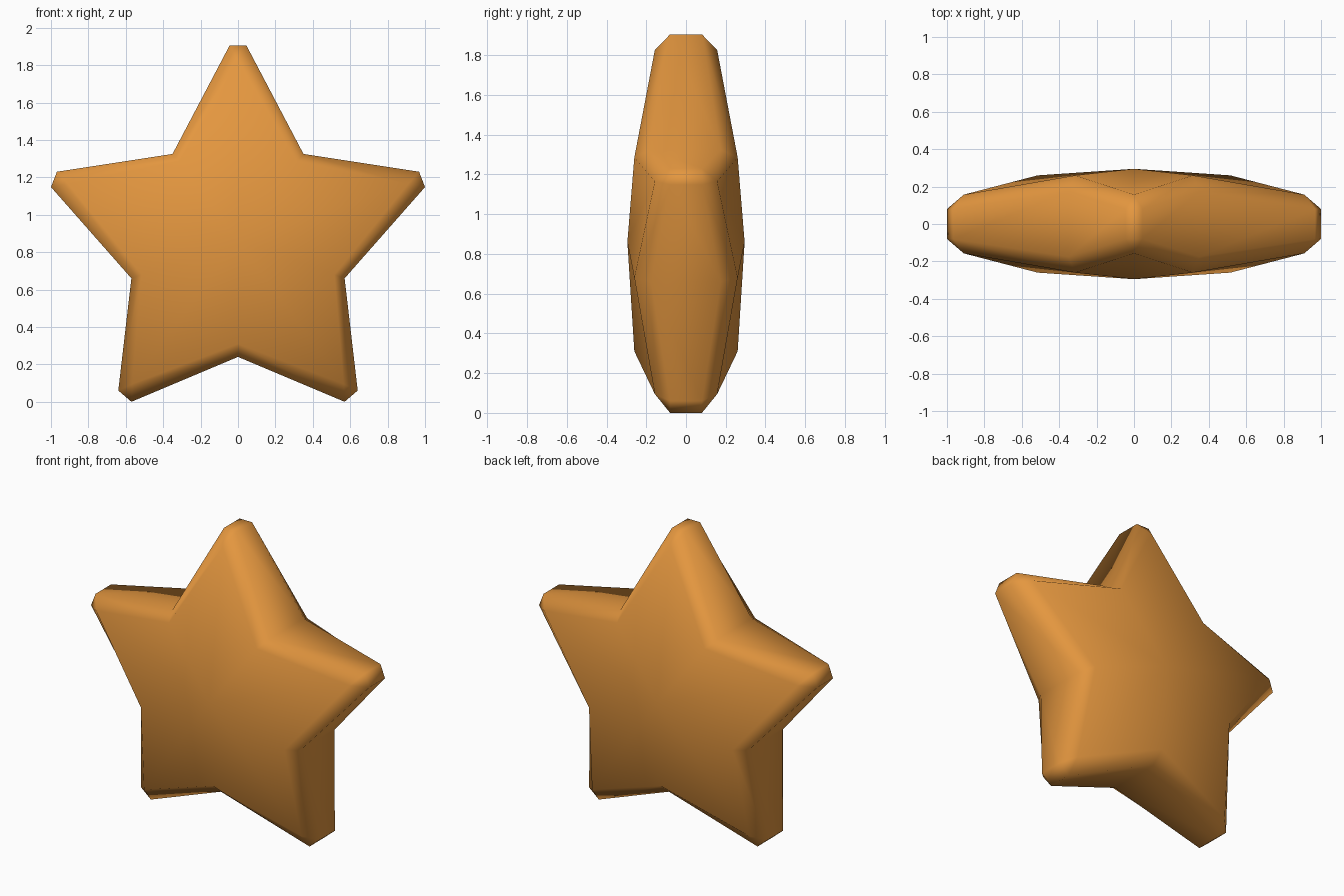
import bpy
import bmesh

if "Cube" in bpy.data.objects:
    bpy.data.objects.remove(bpy.data.objects["Cube"])

# Right half of the star, clockwise from the top.
# Each corner: side-wall points, wall half depth, face-ring point, ring depth
TIP, NOTCH = (0.08, 0.157), (0.175, 0.26)
half = [
    ([(0.045, 1.905)], (0.0, 1.825), TIP),
    ([(0.35, 1.325)], (0.315, 1.285), NOTCH),
    ([(0.968, 1.23), (1.0, 1.148)], (0.91, 1.165), TIP),
    ([(0.57, 0.66)], (0.515, 0.68), NOTCH),
    ([(0.64, 0.06), (0.57, 0.0)], (0.565, 0.095), TIP),
    ([(0.0, 0.24)], (0.0, 0.31), NOTCH),
]
CENTRE = (0.0, 0.86, 0.295)


def flip(p):
    return (-p[0], p[1])


# Full outline: mirror the half across x = 0
top = ([flip(half[0][0][0]), half[0][0][0]], half[0][1], TIP)
left = [([flip(p) for p in reversed(w)], flip(r), d)
        for w, r, d in reversed(half[1:5])]
corners = [top] + half[1:] + left

bm = bmesh.new()
walls = {}
for s in (-1, 1):
    wall, owner, ring = [], [], []
    for pts, r, (wd, rd) in corners:
        rv = bm.verts.new((r[0], s * rd, r[1]))
        ring.append(rv)
        for p in pts:
            wall.append(bm.verts.new((p[0], s * wd, p[1])))
            owner.append(rv)
    mid = bm.verts.new((CENTRE[0], s * CENTRE[2], CENTRE[1]))
    # Domed face
    for i in range(len(ring)):
        bm.faces.new((ring[i - 1], ring[i], mid))
    # Bevelled rim
    for i in range(len(wall)):
        if owner[i - 1] is owner[i]:
            bm.faces.new((wall[i - 1], wall[i], owner[i]))
        else:
            bm.faces.new((wall[i - 1], wall[i], owner[i], owner[i - 1]))
    walls[s] = wall

# Side wall joining front and back
f, b = walls[-1], walls[1]
for i in range(len(f)):
    bm.faces.new((f[i - 1], f[i], b[i], b[i - 1]))
bmesh.ops.recalc_face_normals(bm, faces=bm.faces[:])
for face in bm.faces:
    face.smooth = True

mesh = bpy.data.meshes.new("star")
bm.to_mesh(mesh)
bm.free()

# Single golden orange colour
mat = bpy.data.materials.new("golden orange")
mat.diffuse_color = (0.78, 0.31, 0.05, 1.0)
mat.use_nodes = True
mat.node_tree.nodes["Principled BSDF"].inputs["Base Color"].default_value = mat.diffuse_color
mesh.materials.append(mat)
star = bpy.data.objects.new("star", mesh)
bpy.context.collection.objects.link(star)
